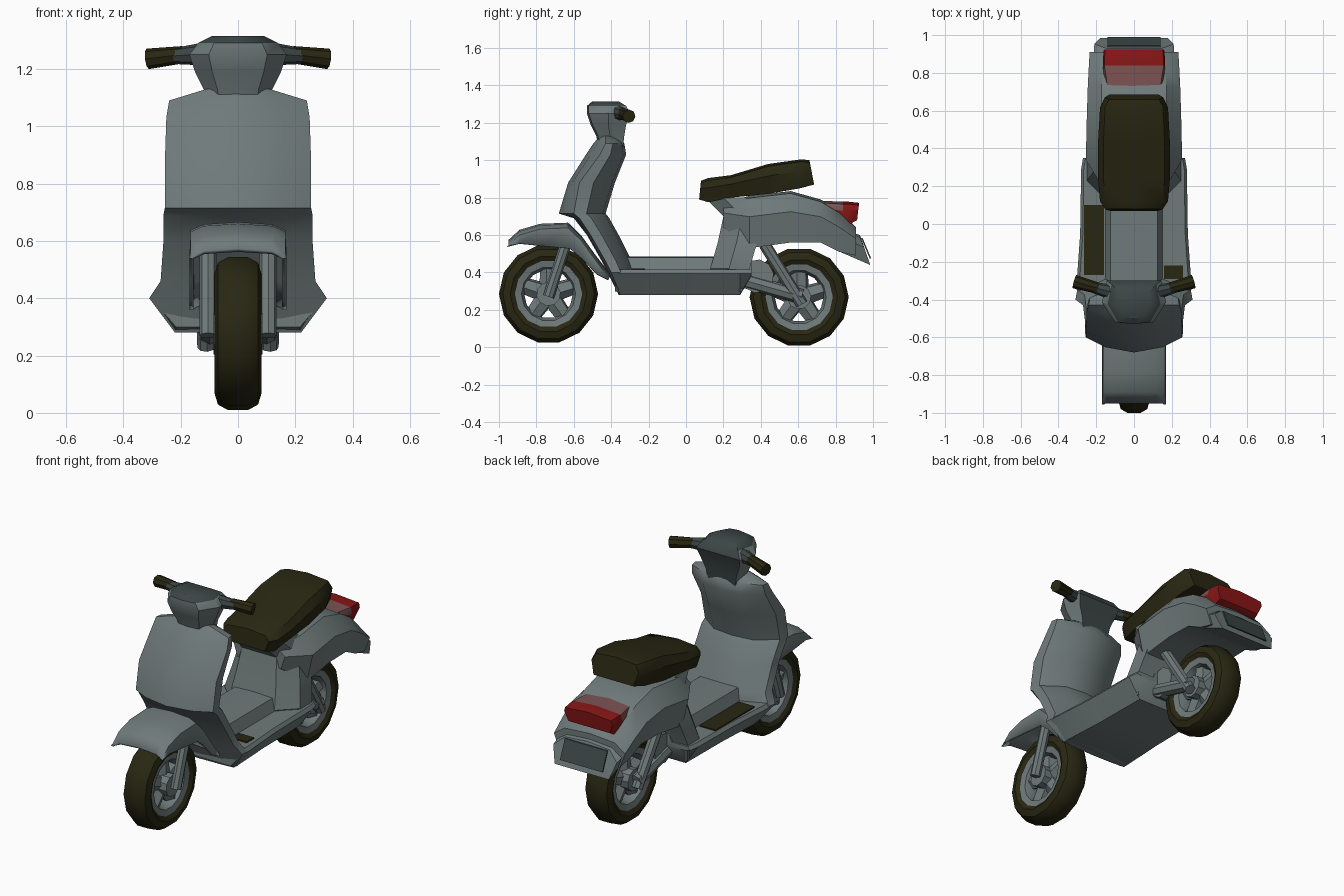
import bpy, bmesh, math
from mathutils import Vector

cube = bpy.data.objects.get("Cube")
if cube:
    bpy.data.objects.remove(cube)


def material(name, rgb):
    m = bpy.data.materials.new(name)
    m.use_nodes = True
    m.diffuse_color = (*rgb, 1)
    m.node_tree.nodes["Principled BSDF"].inputs["Base Color"].default_value = (*rgb, 1)
    return m


GREY = material("grey paint", (.16, .195, .195))
SLATE = material("dark slate", (.045, .06, .06))
OLIVE = material("dark olive rubber", (.022, .02, .006))
RED = material("red lens", (.25, .008, .008))
PINK = material("faded red", (.2, .085, .085))


def finish(name, bm, mats, angle=35, rule=None):
    bmesh.ops.recalc_face_normals(bm, faces=bm.faces)
    if rule:
        for f in bm.faces:
            f.material_index = rule(f)
    me = bpy.data.meshes.new(name)
    bm.to_mesh(me)
    bm.free()
    ob = bpy.data.objects.new(name, me)
    bpy.context.collection.objects.link(ob)
    for m in mats:
        me.materials.append(m)
    bpy.ops.object.select_all(action='DESELECT')
    ob.select_set(True)
    bpy.context.view_layer.objects.active = ob
    bpy.ops.object.shade_smooth_by_angle(angle=math.radians(angle))
    return ob


def loft(name, rings, mats, closed=True, caps=True, loop=False, **kw):
    """Skin a list of equal point rings."""
    bm = bmesh.new()
    vs = [[bm.verts.new(p) for p in r] for r in rings]
    n = len(vs[0])
    for a, b in zip(vs, vs[1:] + (vs[:1] if loop else [])):
        for i in range(n if closed else n - 1):
            j = (i + 1) % n
            bm.faces.new((a[i], a[j], b[j], b[i]))
    if caps and not loop:
        bm.faces.new(vs[0])
        bm.faces.new(vs[-1])
    return finish(name, bm, mats, **kw)


def mirrored(half):
    """Complete a half outline that starts and ends on the centre plane."""
    return half + [(-x, y, z) for x, y, z in reversed(half) if x > 0]


def slab(y, z0, z1, wide, top=.7, low=.85, tilt=0):
    """Rounded cross-section at y, with its top leaning back by tilt."""
    zm = z0 + (z1 - z0) * .6
    return mirrored([(0, y, z0), (wide * low, y, z0), (wide, y + tilt * .6, zm),
                     (wide * top, y + tilt, z1 - .012), (0, y + tilt, z1)])


def rod(name, a, b, r, mat, sides=8, r2=None):
    a, b = Vector(a), Vector(b)
    d = (b - a).normalized()
    u = d.orthogonal().normalized()
    v = d.cross(u)
    ang = [math.tau * i / sides for i in range(sides)]
    rings = [[c + (u * math.cos(t) + v * math.sin(t)) * q for t in ang]
             for c, q in ((a, r), (b, r2 or r))]
    return loft(name, rings, [mat])


def lathe(name, y, z, profile, mat, sides=14):
    rings = []
    for i in range(sides):
        t = math.tau * i / sides
        rings.append([(x, y + r * math.cos(t), z + r * math.sin(t)) for x, r in profile])
    return loft(name, rings, [mat], loop=True)


# Wheels
def wheel(label, y, z):
    tyre = [(.035, .265), (.07, .245), (.082, .205), (.065, .175)]
    lathe(label + "_tyre", y, z, tyre + [(-x, r) for x, r in reversed(tyre)], OLIVE)
    rim = [(.07, .19), (.06, .145), (.02, .13)]
    lathe(label + "_rim", y, z, rim + [(-x, r) for x, r in reversed(rim)], GREY)
    rod(label + "_hub", (-.085, y, z), (.085, y, z), .065, GREY, 10)
    for k in range(5):
        t = math.tau * k / 5 + .3
        rod(f"{label}_spoke_{k}", (0, y, z),
            (0, y + .16 * math.cos(t), z + .16 * math.sin(t)), .055, GREY, 6, .045)


wheel("front", -.735, .285)
wheel("rear", .605, .268)

# Front fork, rear shocks and swing arm
for s, side in ((1, "left"), (-1, "right")):
    rod(side + "_fork", (s * .105, -.735, .27), (s * .105, -.64, .56), .03, GREY)
    rod(side + "_shock", (s * .12, .42, .55), (s * .11, .62, .23), .032, GREY)
    rod(side + "_swing_arm", (s * .10, .3, .36), (s * .10, .62, .27), .04, GREY)
rod("engine_case", (-.12, .38, .38), (.12, .38, .38), .09, GREY, 10)

# Front mudguard: an open arch
arch = [(-.95, .565, .025), (-.89, .62, .065), (-.78, .652, .11), (-.63, .658, .13),
        (-.56, .59, .12), (-.48, .48, .09), (-.41, .39, .03)]
rings = []
for y, z, drop in arch:
    half = [(.17, y - .01 + drop * .15, z - drop), (.165, y, z - .02), (.12, y, z), (0, y, z + .008)]
    rings.append(half + [(-x, a, b) for x, a, b in reversed(half[:-1])])
guard = loft("front_mudguard", rings, [GREY], closed=False, caps=False)
mod = guard.modifiers.new("thickness", 'SOLIDIFY')
mod.thickness = .015
mod.offset = -1

# Leg shield: height, centre front, edge, centre back, half width
rings = []
for z, front, edge, back, w in (
        (.28, -.36, -.35, -.28, .22), (.40, -.42, -.40, -.27, .31), (.46, -.45, -.43, -.29, .27),
        (.60, -.53, -.51, -.36, .26), (.69, -.60, -.57, -.41, .26), (.715, -.68, -.60, -.43, .255),
        (.88, -.63, -.57, -.38, .255), (1.03, -.535, -.46, -.32, .25),
        (1.09, -.495, -.43, -.33, .24), (1.13, -.46, -.43, -.36, .11)):
    rings.append(mirrored([(0, front, z), (w * .6, front + (edge - front) * .35, z), (w, edge, z),
                           (w * .97, edge + (back - edge) * .4, z), (w * .5, back - .015, z), (0, back, z)]))
loft("leg_shield", rings, [GREY])

# Floorboard with raised centre tunnel
rings = []
for y, low, w in ((-.38, .30, .30), (-.33, .28, .305), (-.05, .28, .285), (.29, .28, .28), (.35, .38, .27)):
    rings.append(mirrored([(0, y, low), (w * .72, y, low), (w, y, .395), (w * .95, y, .415),
                           (.15, y, .415), (.125, y, .48), (0, y, .485)]))
loft("floorboard", rings, [GREY])


def mat_plate(name, x0, x1, y0, y1):
    loft(name, [[(x0, y, .414), (x1, y, .414), (x1, y, .422), (x0, y, .422)] for y in (y0, y1)], [OLIVE])


mat_plate("right_foot_mat", -.265, -.16, -.27, .1)
mat_plate("left_foot_mat", .16, .26, -.29, -.22)

# Seat pillar
rings = []
for z, y0, y1, w in ((.30, .19, .30, .22), (.42, .13, .34, .25), (.56, .17, .38, .22),
                     (.70, .20, .48, .19), (.80, .10, .50, .16)):
    rings.append(mirrored([(0, y0, z), (w * .6, y0, z), (w, y0 + .1, z), (w, y1, z), (0, y1, z)]))
loft("seat_pillar", rings, [GREY])

# Rear bodywork and tail flap
loft("rear_body", [slab(.2, .64, .77, .17), slab(.34, .53, .81, .255), slab(.56, .56, .835, .25),
                   slab(.72, .56, .79, .245), slab(.82, .51, .73, .24), slab(.91, .49, .64, .235)], [GREY])
loft("tail_flap", [slab(.80, .52, .64, .22), slab(.985, .44, .60, .21, tilt=-.055)], [GREY])
loft("rear_plate", [[(x, y, z) for x in (-.14, .14)]
                    + [(x, y + .008, z) for x in (.14, -.14)]
                    for y, z in ((.982, .475), (.936, .585))], [SLATE])

# Tail light: bright lens behind a faded hood
loft("tail_light", [slab(.69, .70, .785, .15, .9), slab(.84, .655, .778, .165, .95),
                    slab(.87, .655, .778, .165, .95), slab(.915, .68, .772, .16, .95, tilt=.01)],
     [PINK, RED],
     rule=lambda f: int(f.calc_center_median().y > .85 or f.calc_center_median().z < .74))

# Seat
loft("seat", [slab(.07, .79, .89, .15, .85, tilt=.01), slab(.12, .775, .905, .18, .85),
              slab(.24, .80, .92, .19, .85), slab(.44, .82, .98, .19, .85),
              slab(.61, .85, 1.005, .18, .85, tilt=.01), slab(.685, .87, 1.0, .155, .85, tilt=-.025)],
     [OLIVE], angle=45)

# Steering neck and headset; its back and top are dark
dark_back = lambda f: int(f.normal.y > .3 or f.normal.z > .75)
rings = []
for z, y0, y1, w in ((1.04, -.46, -.34, .10), (1.13, -.48, -.33, .12), (1.19, -.51, -.32, .15),
                     (1.25, -.53, -.30, .17), (1.29, -.53, -.32, .14), (1.315, -.50, -.36, .09)):
    rings.append(mirrored([(0, y0, z), (w * .6, y0 + .01, z), (w, (y0 + y1) / 2, z),
                           (w * .85, y1, z), (0, y1, z)]))
loft("headset", rings, [GREY, SLATE], rule=dark_back)

# Handlebars and grips
for s, side in ((1, "left"), (-1, "right")):
    rod(side + "_bar", (s * .08, -.37, 1.255), (s * .22, -.335, 1.245), .045, SLATE, 8, .028)
    rod(side + "_grip", (s * .19, -.34, 1.25), (s * .315, -.305, 1.235), .03, OLIVE, 8, .036)
